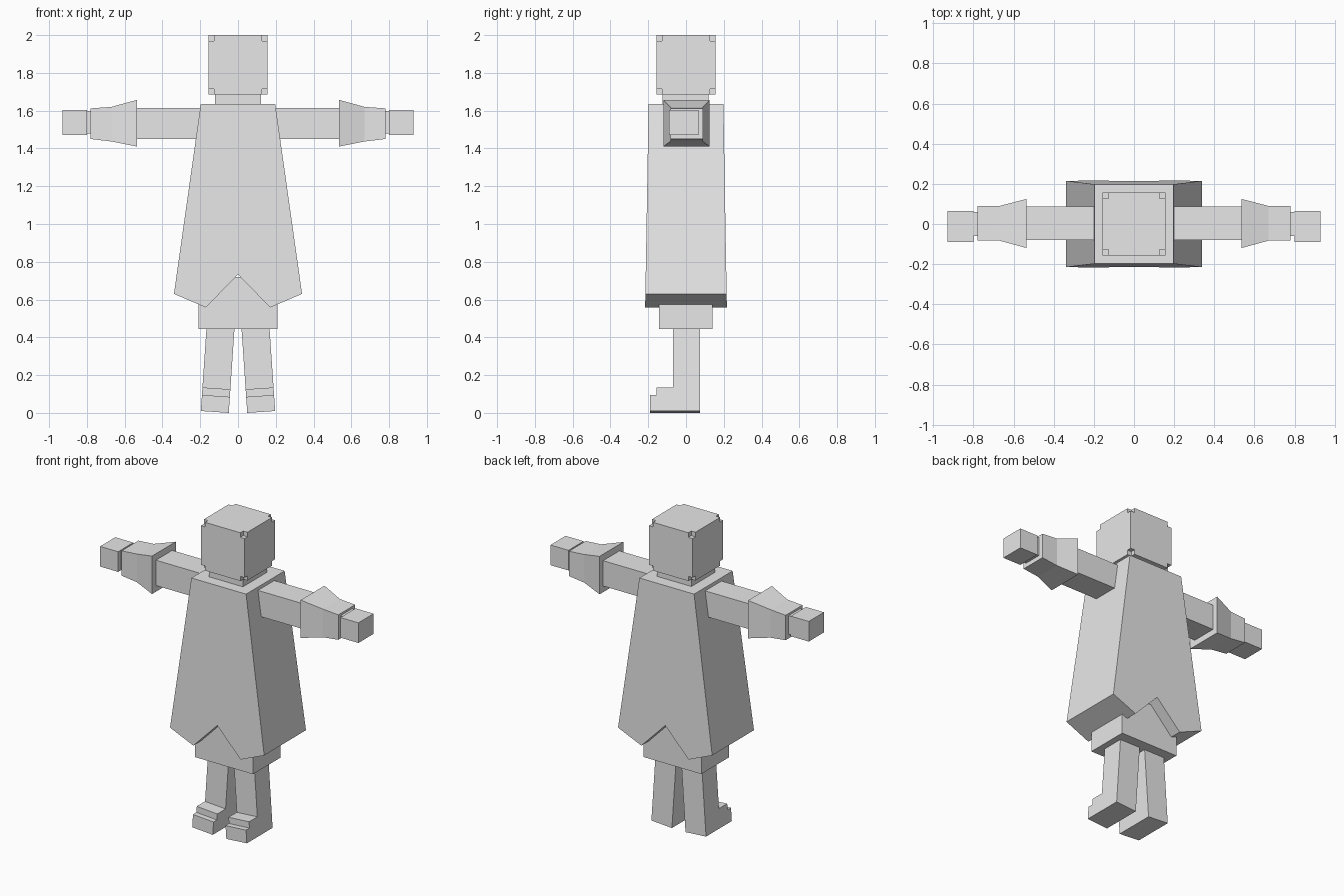
import bpy, bmesh, math
from mathutils import Vector

if "Cube" in bpy.data.objects:
    bpy.data.objects.remove(bpy.data.objects["Cube"])

grey = bpy.data.materials.new("light_grey")
grey.diffuse_color = (0.8, 0.8, 0.8, 1)
grey.use_nodes = True
grey.node_tree.nodes["Principled BSDF"].inputs["Base Color"].default_value = grey.diffuse_color


def loft(name, rings):
    """Join rings of equal point count with flat faces and cap both ends."""
    bm = bmesh.new()
    loops = [[bm.verts.new(p) for p in ring] for ring in rings]
    n = len(loops[0])
    for a, b in zip(loops, loops[1:]):
        for i in range(n):
            j = (i + 1) % n
            bm.faces.new((a[i], a[j], b[j], b[i]))
    bm.faces.new(loops[0])
    bm.faces.new(loops[-1])
    bmesh.ops.recalc_face_normals(bm, faces=bm.faces)
    mesh = bpy.data.meshes.new(name)
    bm.to_mesh(mesh)
    bm.free()
    mesh.materials.append(grey)
    ob = bpy.data.objects.new(name, mesh)
    bpy.context.collection.objects.link(ob)
    return ob


def section(x, y0, y1, z0, z1):
    return [(x, y0, z0), (x, y1, z0), (x, y1, z1), (x, y0, z1)]


def box(name, x0, x1, y0, y1, z0, z1):
    return loft(name, [section(x0, y0, y1, z0, z1), section(x1, y0, y1, z0, z1)])


def flip(rings, s):
    return [[(x * s, y, z) for x, y, z in ring] for ring in rings]


# Head with a small cube cut out of each corner
H, NOTCH, HZ = 0.157, 0.03, 1.843
head = box("head", -H, H, -H, H, HZ - H, HZ + H)
bm = bmesh.new()
for sx in (-1, 1):
    for sy in (-1, 1):
        for sz in (-1, 1):
            cube = bmesh.ops.create_cube(bm, size=NOTCH * 2)
            bmesh.ops.translate(bm, verts=cube["verts"],
                                vec=(sx * H, sy * H, HZ + sz * H))
cut_mesh = bpy.data.meshes.new("head_corner_cutter")
bm.to_mesh(cut_mesh)
bm.free()
cut_mesh.materials.append(grey)
cutter = bpy.data.objects.new("head_corner_cutter", cut_mesh)
bpy.context.collection.objects.link(cutter)
cutter.hide_render = True
cutter.hide_viewport = True
cut = head.modifiers.new("corner_notches", "BOOLEAN")
cut.operation = "DIFFERENCE"
cut.solver = "EXACT"
cut.object = cutter

# Neck
box("neck", -0.123, 0.123, -0.125, 0.12, 1.6, HZ - H)

# Flared coat with a pointed, notched hem
hem = [(-0.197, 1.635), (0.197, 1.635), (0.339, 0.63), (0.17, 0.558),
       (0, 0.733), (-0.17, 0.558), (-0.339, 0.63)]
depth = lambda z: 0.198 + (1.635 - z) * 0.017
loft("coat", [[(x, s * depth(z), z) for x, z in hem] for s in (-1, 1)])

# Hips
box("hips", -0.208, 0.208, -0.143, 0.14, 0.445, 0.72)

# Leg and stepped shoe share one side profile, tilted outward
LEG = [(0.075, 0), (-0.19, 0), (-0.19, 0.085), (-0.155, 0.085),
       (-0.155, 0.125), (-0.07, 0.125), (-0.07, 0.5), (0.075, 0.5)]
tilt = 0.068
c, s = math.cos(tilt), math.sin(tilt)
leg = [[(0.049 + w * c - z * s, y, w * s + z * c) for y, z in LEG]
       for w in (0, 0.148)]

# Arms, flared cuffs and hands
cuff = [section(0.535, -0.12, 0.125, 1.41, 1.657),
        section(0.67, -0.083, 0.09, 1.437, 1.62),
        section(0.78, -0.083, 0.09, 1.45, 1.612)]
for side, k in (("right", -1), ("left", 1)):
    loft(side + "_leg", flip(leg, k))
    loft(side + "_arm", flip([section(0.15, -0.08, 0.088, 1.45, 1.615),
                              section(0.6, -0.08, 0.088, 1.45, 1.615)], k))
    loft(side + "_cuff", flip(cuff, k))
    loft(side + "_wrist", flip([section(0.75, -0.06, 0.06, 1.478, 1.598),
                                section(0.83, -0.06, 0.06, 1.478, 1.598)], k))
    loft(side + "_hand", flip([section(0.8, -0.09, 0.066, 1.472, 1.603),
                               section(0.93, -0.09, 0.066, 1.472, 1.603)], k))
